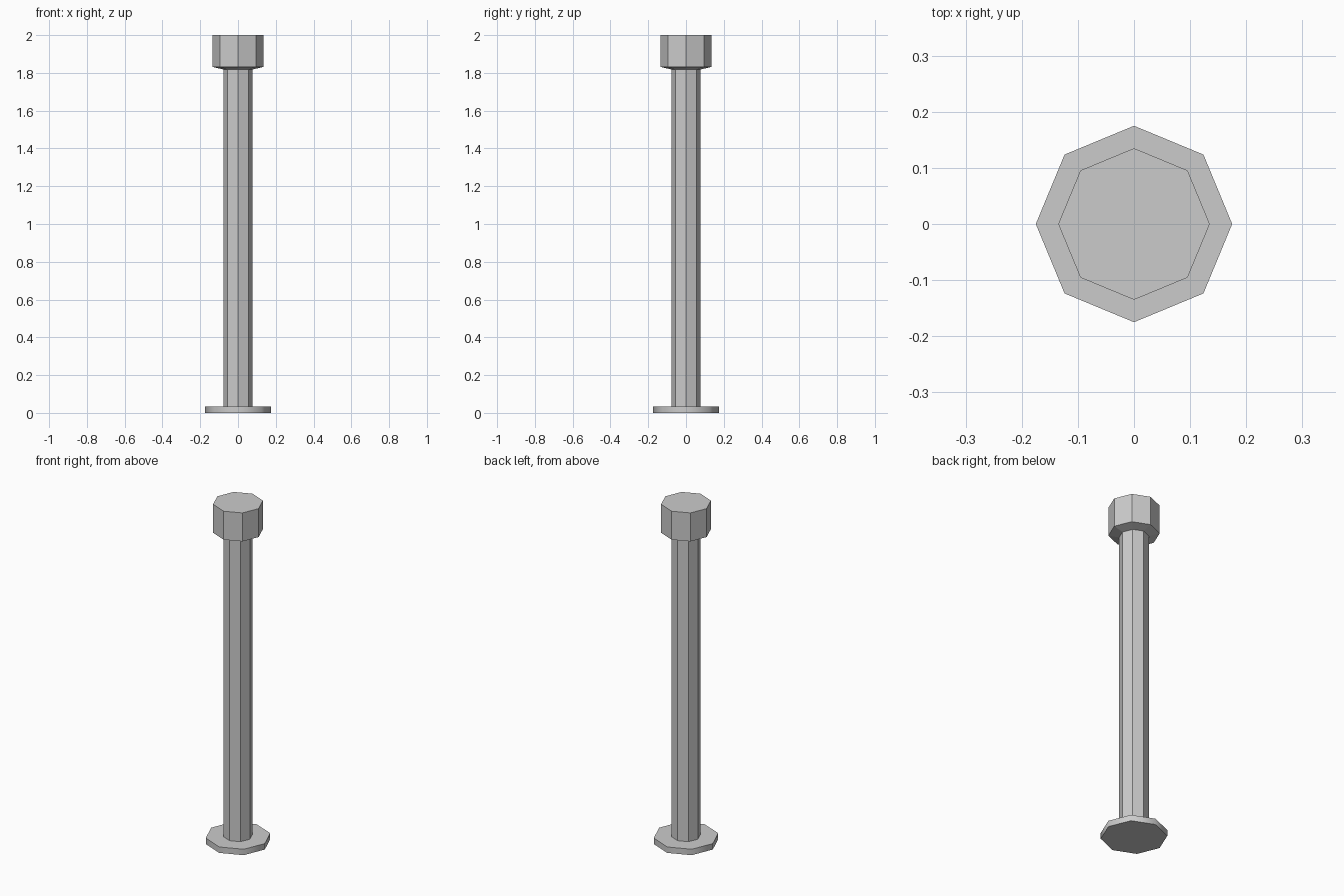
import bpy
import bmesh
from math import cos, sin, pi

cube = bpy.data.objects.get("Cube")
if cube:
    bpy.data.objects.remove(cube, do_unlink=True)

SIDES = 8

grey = bpy.data.materials.new("light_grey")
grey.use_nodes = True
colour = (0.6, 0.6, 0.6, 1)
grey.diffuse_color = colour
grey.node_tree.nodes["Principled BSDF"].inputs["Base Color"].default_value = colour


def octagonal_part(name, profile, smooth=False):
    """Stack octagonal rings from (radius, height) pairs and close both ends."""
    bm = bmesh.new()
    rings = [[bm.verts.new((r * cos(2 * pi * i / SIDES), r * sin(2 * pi * i / SIDES), z))
              for i in range(SIDES)] for r, z in profile]
    for low, high in zip(rings, rings[1:]):
        for i in range(SIDES):
            j = (i + 1) % SIDES
            bm.faces.new((low[i], low[j], high[j], high[i])).smooth = smooth
    bm.faces.new(rings[0][::-1])
    bm.faces.new(rings[-1])
    # Keep the rims of smooth parts crisp
    for edge in bm.edges:
        edge.smooth = all(f.smooth for f in edge.link_faces)
    mesh = bpy.data.meshes.new(name)
    bm.to_mesh(mesh)
    bm.free()
    mesh.materials.append(grey)
    obj = bpy.data.objects.new(name, mesh)
    bpy.context.collection.objects.link(obj)
    return obj


# Flat foot plate with softly shaded rim
octagonal_part("base_plate", [(0.175, 0), (0.175, 0.035)], smooth=True)

# Tall post
octagonal_part("post", [(0.078, 0.03), (0.078, 1.83)])

# Cap with a shallow sloped underside
octagonal_part("cap", [(0.078, 1.818), (0.135, 1.832), (0.135, 2.0)])
